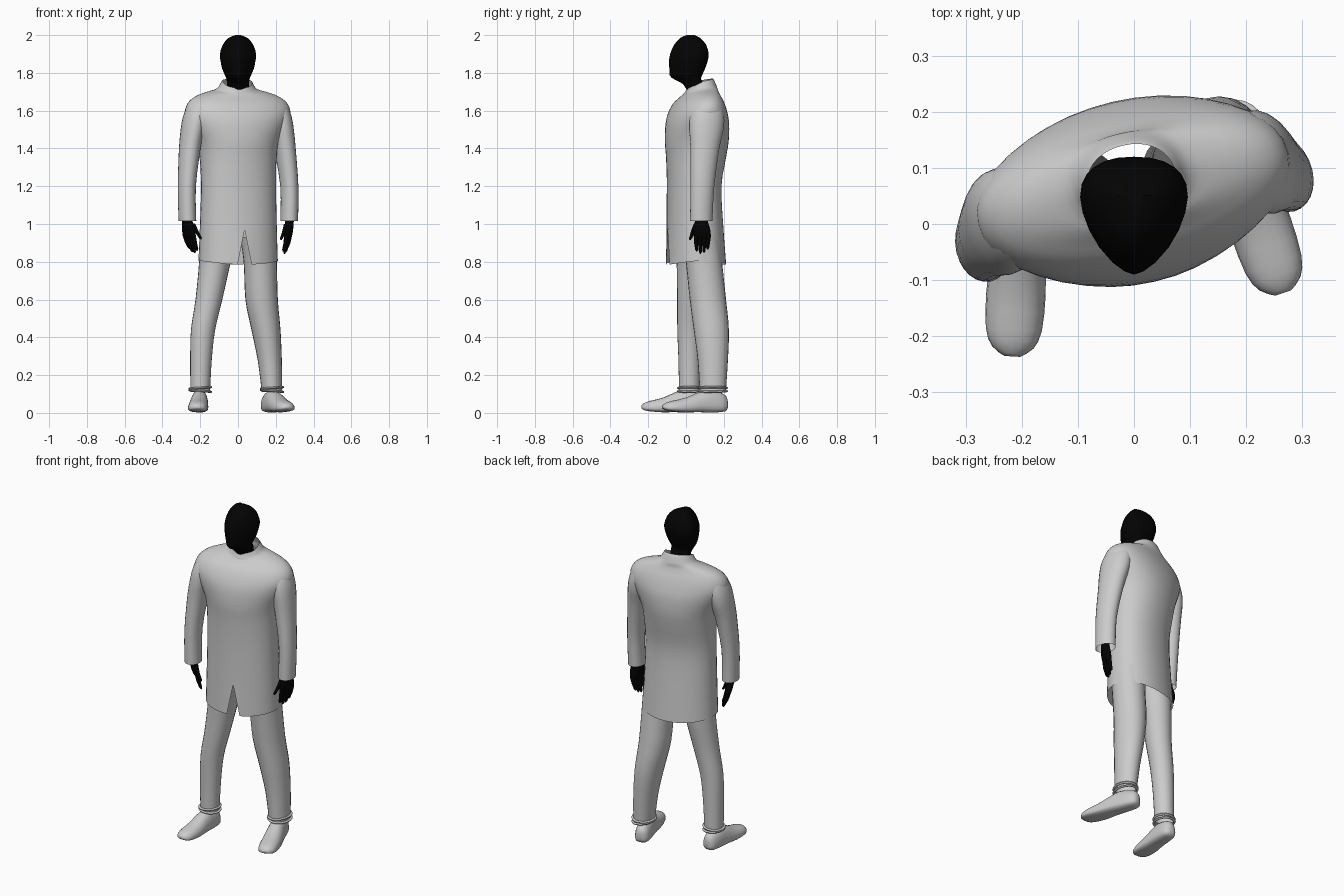
import bpy, bmesh, math
from mathutils import Matrix, Vector

if "Cube" in bpy.data.objects:
    bpy.data.objects.remove(bpy.data.objects["Cube"])

black = bpy.data.materials.new("black")
black.diffuse_color = (0.001, 0.001, 0.001, 1)
black.use_nodes = True
black.node_tree.nodes["Principled BSDF"].inputs["Base Color"].default_value = black.diffuse_color
TWIST = Matrix.Translation((0, 0.055, 0)) @ Matrix.Rotation(math.radians(13), 4, 'Z')


def resample(rows, n):
    """Catmull-Rom interpolation between rows of numbers."""
    out = []
    for i in range(len(rows) - 1):
        a, b, c, d = rows[max(i - 1, 0)], rows[i], rows[i + 1], rows[min(i + 2, len(rows) - 1)]
        for k in range(n):
            t = k / n
            out.append([0.5 * (2 * q + (r - p) * t + (2 * p - 5 * q + 4 * r - s) * t * t
                               + (3 * q - p - 3 * r + s) * t ** 3) for p, q, r, s in zip(a, b, c, d)])
    return out + [list(rows[-1])]


def power(v, e):
    return math.copysign(abs(v) ** e, v)


def oval(cx, cy, z, rx, ry, n=24, e=2.0):
    pts = []
    for i in range(n):
        a = 2 * math.pi * i / n - math.pi / 2
        pts.append(Vector((cx + rx * power(math.cos(a), 2 / e), cy + ry * power(math.sin(a), 2 / e), z)))
    return pts


def loft(name, groups, caps=(False, False), mat=None, matrix=None, angle=50):
    """Skin one or more stacks of rings into a single object."""
    bm = bmesh.new()
    for rings in groups:
        vs = [[bm.verts.new(p) for p in r] for r in rings]
        for lo, hi in zip(vs, vs[1:]):
            for i in range(len(lo)):
                j = (i + 1) % len(lo)
                bm.faces.new((lo[i], lo[j], hi[j], hi[i]))
        if caps[0]:
            bm.faces.new(vs[0])
        if caps[1]:
            bm.faces.new(vs[-1])
    bmesh.ops.remove_doubles(bm, verts=bm.verts, dist=0.0002)
    bmesh.ops.recalc_face_normals(bm, faces=bm.faces)
    me = bpy.data.meshes.new(name)
    bm.to_mesh(me)
    bm.free()
    ob = bpy.data.objects.new(name, me)
    bpy.context.collection.objects.link(ob)
    if mat:
        me.materials.append(mat)
    if matrix:
        ob.matrix_world = matrix
    bpy.ops.object.select_all(action='DESELECT')
    ob.select_set(True)
    bpy.context.view_layer.objects.active = ob
    bpy.ops.object.shade_smooth_by_angle(angle=math.radians(angle))
    return ob


# Coat body with broad shoulders: z, half width, half depth, depth offset, collar tilt
coat = [(0.79, 0.212, 0.154, -0.002, 0), (1.0, 0.205, 0.144, -0.008, 0), (1.2, 0.200, 0.139, -0.012, 0),
        (1.35, 0.205, 0.154, -0.002, 0), (1.44, 0.220, 0.164, 0.002, 0), (1.53, 0.262, 0.160, 0.005, 0),
        (1.59, 0.284, 0.144, 0.008, 0), (1.64, 0.268, 0.121, 0.014, 0), (1.675, 0.226, 0.098, 0.020, 0.05),
        (1.698, 0.165, 0.086, 0.024, 0.1), (1.715, 0.108, 0.084, 0.024, 0.2),
        (1.745, 0.086, 0.074, 0.020, 0.4), (1.756, 0.080, 0.068, 0.019, 0.4)]
rings = []
for z, a, b, c, tilt in resample(coat, 3):
    ring = oval(0, c, z, a, b, 40, 2.15)
    for p in ring:
        dy = p.y - c
        p.z += tilt * dy * (1.35 if dy < 0 else 0.5)
        if z < 0.82:
            p.z += 0.02 * (p.x / a) ** 2 - 0.005
    ring[0].z = max(ring[0].z, 0.97)      # front slit
    rings.append(ring)
loft("coat_body", [rings], matrix=TWIST)

# Sleeves and hands, mirrored across the twisted upper body
sleeve = [(1.015, 0.270, -0.036, 0.046, 0.060), (1.2, 0.272, -0.030, 0.047, 0.064),
          (1.4, 0.252, -0.012, 0.056, 0.078), (1.50, 0.238, 0.000, 0.062, 0.092),
          (1.57, 0.225, 0.006, 0.064, 0.092), (1.63, 0.208, 0.012, 0.058, 0.075),
          (1.655, 0.195, 0.016, 0.040, 0.050), (1.66, 0.188, 0.02, 0.006, 0.010)]
palm = [(0.04, 0, 0, 0.019, 0.030), (0, 0, 0, 0.021, 0.034), (-0.04, -0.004, 0, 0.021, 0.046),
        (-0.075, -0.008, 0.002, 0.018, 0.048), (-0.095, -0.010, 0.004, 0.010, 0.044)]


def finger(x, y, z, dx, dy, length):
    rows = [(z, x, y, 0.011, 0.012), (z - length * 0.5, x + dx * 0.35, y + dy * 0.5, 0.010, 0.011),
            (z - length * 0.9, x + dx * 0.9, y + dy * 0.9, 0.008, 0.008),
            (z - length, x + dx, y + dy, 0.003, 0.003)]
    return [oval(r[1], r[2], r[0], r[3], r[4], 8) for r in rows]


for side, s, shift, yaw, lean in (("left", -1, 0.013, -28, 6), ("right", 1, 0.0, -30, 0)):
    loft(side + "_sleeve", [[oval(s * (x + shift * min(1, (1.66 - z) * 4)), y, z, rx, ry)
                             for z, x, y, rx, ry in resample(sleeve, 3)]], matrix=TWIST)
    groups = [[oval(x, y, z, rx, ry, 16) for z, x, y, rx, ry in resample(palm, 2)]]
    for i, length in enumerate((0.085, 0.098, 0.092, 0.075)):
        groups.append(finger(-0.009, -0.033 + 0.024 * i, -0.08, -0.016, -0.004 * i, length))
    groups.append(finger(-0.010, -0.034, -0.02, -0.016, -0.037, 0.085))
    turn = Matrix.Translation((0.272 + shift, -0.036, 1.02)) @ Matrix.Rotation(math.radians(yaw), 4, 'Z') \
        @ Matrix.Rotation(math.radians(lean), 4, 'Y')
    flip = Matrix.Diagonal((s, 1, 1, 1)) @ turn
    groups = [[[flip @ p for p in r] for r in g] for g in groups]
    loft(side + "_hand", groups, (True, True), black, TWIST)

# Head and neck: z, half width, front y, back y; narrow face, fuller back
head = [(1.70, 0.058, 0.008, 0.105), (1.74, 0.058, -0.015, 0.095), (1.765, 0.061, -0.060, 0.080),
        (1.785, 0.068, -0.086, 0.084), (1.82, 0.083, -0.088, 0.100), (1.86, 0.092, -0.090, 0.114),
        (1.90, 0.096, -0.084, 0.120), (1.95, 0.080, -0.062, 0.106), (1.985, 0.050, -0.030, 0.075),
        (2.0, 0.015, 0.005, 0.040)]
rings = []
for z, w, f, b in resample(head, 2):
    mid = min(0.05, (f + b) / 2 + 0.03)
    ring = []
    for i in range(24):
        a = 2 * math.pi * i / 24
        e = 0.85 if math.sin(a) > 0 else 1.25
        ring.append(Vector((w * power(math.cos(a), e),
                            mid + (b - mid if math.sin(a) > 0 else mid - f) * power(math.sin(a), e), z)))
    rings.append(ring)
loft("head", [rings], (True, True), black, angle=60)

# Trouser legs: z, centre x, centre y, half width, half depth
legs = {
    "left": [(0.11, -0.200, 0.018, 0.052, 0.055), (0.28, -0.196, 0.018, 0.057, 0.058),
             (0.44, -0.185, 0.018, 0.064, 0.064), (0.60, -0.154, 0.026, 0.071, 0.073),
             (0.80, -0.122, 0.040, 0.084, 0.090), (0.93, -0.105, 0.035, 0.098, 0.100)],
    "right": [(0.11, 0.180, 0.142, 0.054, 0.069), (0.28, 0.168, 0.142, 0.064, 0.080),
              (0.44, 0.148, 0.134, 0.077, 0.093), (0.60, 0.125, 0.116, 0.086, 0.096),
              (0.80, 0.118, 0.095, 0.088, 0.096), (0.93, 0.108, 0.080, 0.098, 0.100)]}
for side, rows in legs.items():
    loft(side + "_trouser_leg", [[oval(x, y, z, rx, ry) for z, x, y, rx, ry in resample(rows, 3)]])
    # Rolled cuffs, two tilted bands at the ankle
    _, x, y, rx, ry = rows[0]
    for k, (z, tilt) in enumerate(((0.132, 0.07), (0.116, -0.08))):
        band = []
        for i in range(9):
            a = 2 * math.pi * i / 8
            g = 0.004 + 0.007 * math.cos(a)
            ring = oval(x, y, z + 0.006 * math.sin(a), rx + g, ry + g)
            for p in ring:
                p.z += tilt * (p.x - x)
            band.append(ring)
        loft(f"{side}_cuff_{k + 1}", [band])

# Shoes: position heel to toe, half width, top, bottom
shoe = [(0, 0.014, 0.070, 0.026), (0.04, 0.034, 0.096, 0.008), (0.15, 0.043, 0.112, 0.003),
        (0.30, 0.046, 0.122, 0.002), (0.45, 0.049, 0.108, 0.004), (0.65, 0.053, 0.080, 0.003),
        (0.85, 0.050, 0.064, 0.008), (0.95, 0.037, 0.053, 0.014), (1.0, 0.014, 0.040, 0.024)]
for side, heel, toe, wide in (("left", (-0.198, 0.085), (-0.217, -0.236), 1.0),
                              ("right", (0.150, 0.218), (0.266, -0.123), 1.05)):
    heel, toe = Vector((*heel, 0)), Vector((*toe, 0))
    across = (toe - heel).normalized().cross(Vector((0, 0, 1))) * wide
    rings = []
    for t, w, top, bottom in resample(shoe, 2):
        mid = bottom + (top - bottom) * 0.32
        ring = []
        for i in range(20):
            a = 2 * math.pi * i / 20
            up = math.sin(a)
            z = mid + (top - mid) * up if up > 0 else mid + (mid - bottom) * power(up, 0.6)
            p = heel.lerp(toe, t) + across * w * power(math.cos(a), 0.85)
            ring.append(Vector((p.x, p.y, max(z, 0))))
        rings.append(ring)
    loft(side + "_shoe", [rings], (True, True))
